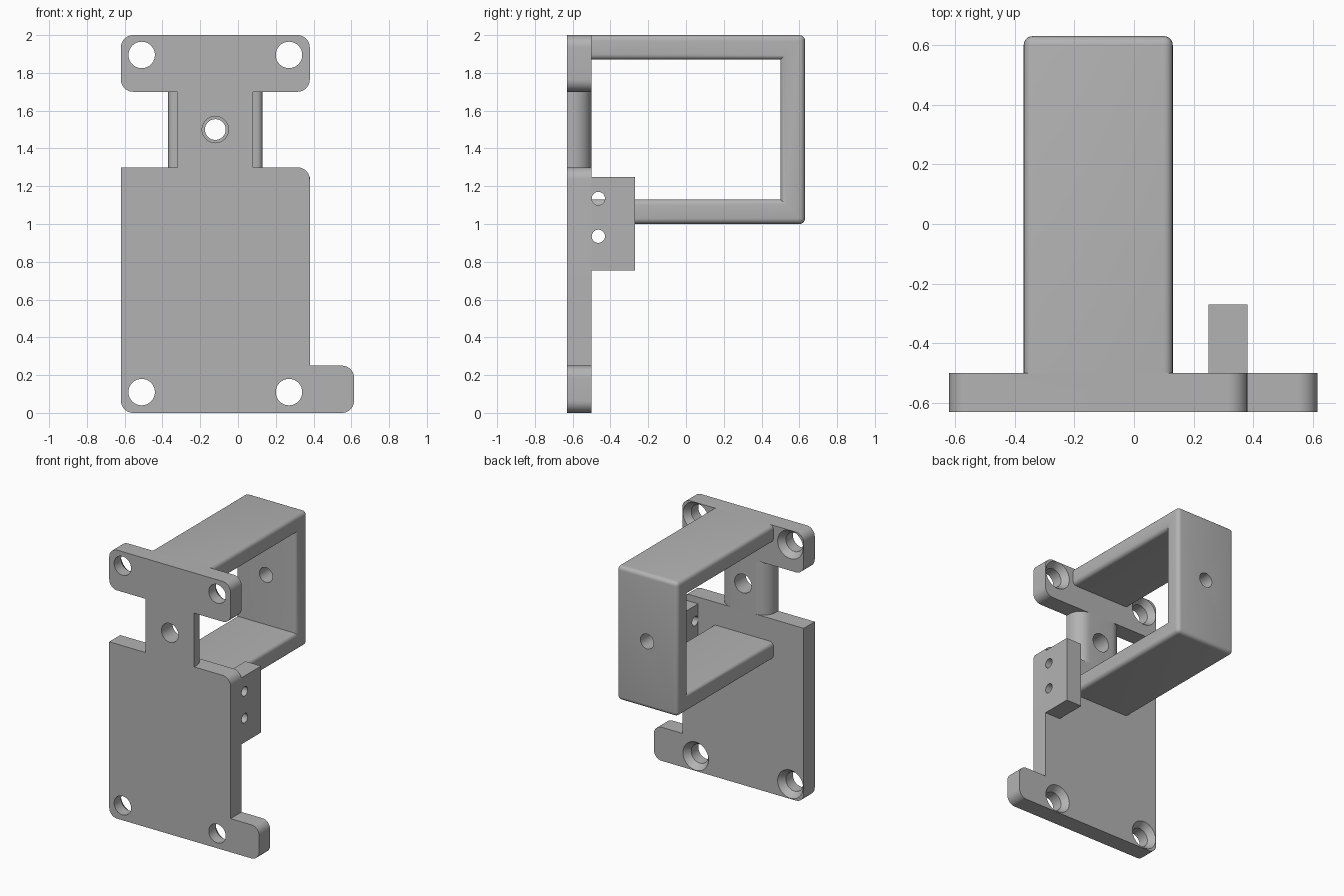
import bpy, bmesh, math
from mathutils import Vector, Matrix

if "Cube" in bpy.data.objects:
    bpy.data.objects.remove(bpy.data.objects["Cube"], do_unlink=True)

grey = bpy.data.materials.new("grey plastic")
grey.use_nodes = True
grey.diffuse_color = (0.45, 0.45, 0.45, 1)
grey.node_tree.nodes["Principled BSDF"].inputs["Base Color"].default_value = grey.diffuse_color

FRONT, BACK = -0.63, -0.50     # plate faces
MID = -0.12                    # centre line of neck and loop
HALF = 0.25                    # half width of loop


def outline(corners, steps=10):
    """Round each (u, v, radius) corner of a right-angled outline."""
    pts = []
    for i, (u, v, r) in enumerate(corners):
        p = Vector((u, v))
        if r == 0:
            pts.append(p)
            continue
        a = (Vector(corners[i - 1][:2]) - p).normalized() * r
        b = (Vector(corners[(i + 1) % len(corners)][:2]) - p).normalized() * r
        for k in range(steps + 1):
            t = k / steps * math.pi / 2
            pts.append(p + a * (1 - math.sin(t)) + b * (1 - math.cos(t)))
    return pts


def prism(name, corners, axis, lo, hi, edit=None):
    """Extrude an outline along an axis (0 x, 1 y, 2 z) from lo to hi."""
    bm = bmesh.new()
    verts = []
    for p in outline(corners):
        co = list(p)
        co.insert(axis, lo)
        verts.append(bm.verts.new(co))
    face = bm.faces.new(verts)
    ext = bmesh.ops.extrude_face_region(bm, geom=[face])
    step = Vector([hi - lo if i == axis else 0 for i in range(3)])
    moved = [g for g in ext["geom"] if isinstance(g, bmesh.types.BMVert)]
    bmesh.ops.translate(bm, verts=moved, vec=step)
    bmesh.ops.recalc_face_normals(bm, faces=bm.faces)
    if edit:
        edit(bm)
    return finish(name, bm)


def finish(name, bm):
    mesh = bpy.data.meshes.new(name)
    bm.to_mesh(mesh)
    bm.free()
    mesh.materials.append(grey)
    obj = bpy.data.objects.new(name, mesh)
    bpy.context.collection.objects.link(obj)
    return obj


def drill(obj, centre, axis, r1, r2, depth):
    """Cut a round hole; r1 is the low end and r2 the high end along the axis."""
    bm = bmesh.new()
    turn = Matrix.Rotation(math.pi / 2, 4, "Y") if axis == "x" else Matrix.Rotation(-math.pi / 2, 4, "X")
    bmesh.ops.create_cone(bm, cap_ends=True, segments=40, radius1=r1, radius2=r2,
                          depth=depth, matrix=Matrix.Translation(centre) @ turn)
    cutter = finish("cutter", bm)
    cutter.hide_render = True
    mod = obj.modifiers.new("hole", "BOOLEAN")
    mod.operation = "DIFFERENCE"
    mod.solver = "EXACT"
    mod.object = cutter
    bpy.context.view_layer.objects.active = obj
    bpy.ops.object.modifier_apply(modifier=mod.name)
    bpy.data.objects.remove(cutter, do_unlink=True)


def screw_hole(obj, x, z):
    """Through hole widening to a countersink on the back."""
    drill(obj, (x, -0.565, z), "y", 0.07, 0.07, 0.3)
    drill(obj, (x, BACK - 0.015, z), "y", 0.068, 0.12, 0.07)


# Mounting plates
R = 0.065
upper = prism("upper_plate", [(-0.62, 1.7, R), (0.38, 1.7, R), (0.38, 2, R), (-0.62, 2, R)],
              1, FRONT, BACK)
lower = prism("lower_plate", [(-0.62, 0, R), (0.615, 0, R), (0.615, 0.25, R), (0.38, 0.25, 0),
                              (0.38, 1.3, R), (-0.62, 1.3, 0)], 1, FRONT, BACK)
for x in (-0.51, 0.27):
    screw_hole(upper, x, 1.895)
    screw_hole(lower, x, 0.11)

# Neck, rounded at the back
neck = prism("neck", [(MID - 0.2, FRONT, 0), (MID + 0.2, FRONT, 0),
                      (MID + 0.2, BACK, 0.1), (MID - 0.2, BACK, 0.1)], 2, 1.3, 1.7)
drill(neck, (MID, -0.565, 1.5), "y", 0.07, 0.07, 0.3)


# Loop with rounded outer edges
def soften(bm):
    edges = []
    for e in bm.edges:
        a, b = (v.co for v in e.verts)
        at_plate = max(a.y, b.y) < BACK + 0.01
        inner_corner = abs(a.x - b.x) > 0.1 and a.y < 0.6
        if not at_plate and not inner_corner:
            edges.append(e)
    bmesh.ops.bevel(bm, geom=edges, offset=0.03, segments=5, profile=0.5, affect="EDGES")


loop = prism("loop", [(BACK, 1, 0), (0.63, 1, 0), (0.63, 2, 0), (BACK, 2, 0),
                      (BACK, 1.87, 0), (0.5, 1.87, 0), (0.5, 1.13, 0), (BACK, 1.13, 0)],
             0, MID - HALF, MID + HALF, soften)
drill(loop, (MID, 0.565, 1.5), "y", 0.055, 0.055, 0.3)

# Side lug with two cross holes
lug = prism("side_lug", [(BACK, 0.755, 0), (-0.27, 0.755, 0), (-0.27, 1.25, 0), (BACK, 1.25, 0)],
            0, 0.25, 0.38)
for z in (0.935, 1.135):
    drill(lug, (0.315, -0.464, z), "x", 0.035, 0.035, 0.3)

# Smooth rounded parts, keep edges sharp
bpy.ops.object.select_all(action="DESELECT")
for obj in (upper, lower, neck, loop, lug):
    obj.select_set(True)
bpy.context.view_layer.objects.active = upper
bpy.ops.object.shade_smooth_by_angle(angle=math.radians(30))
